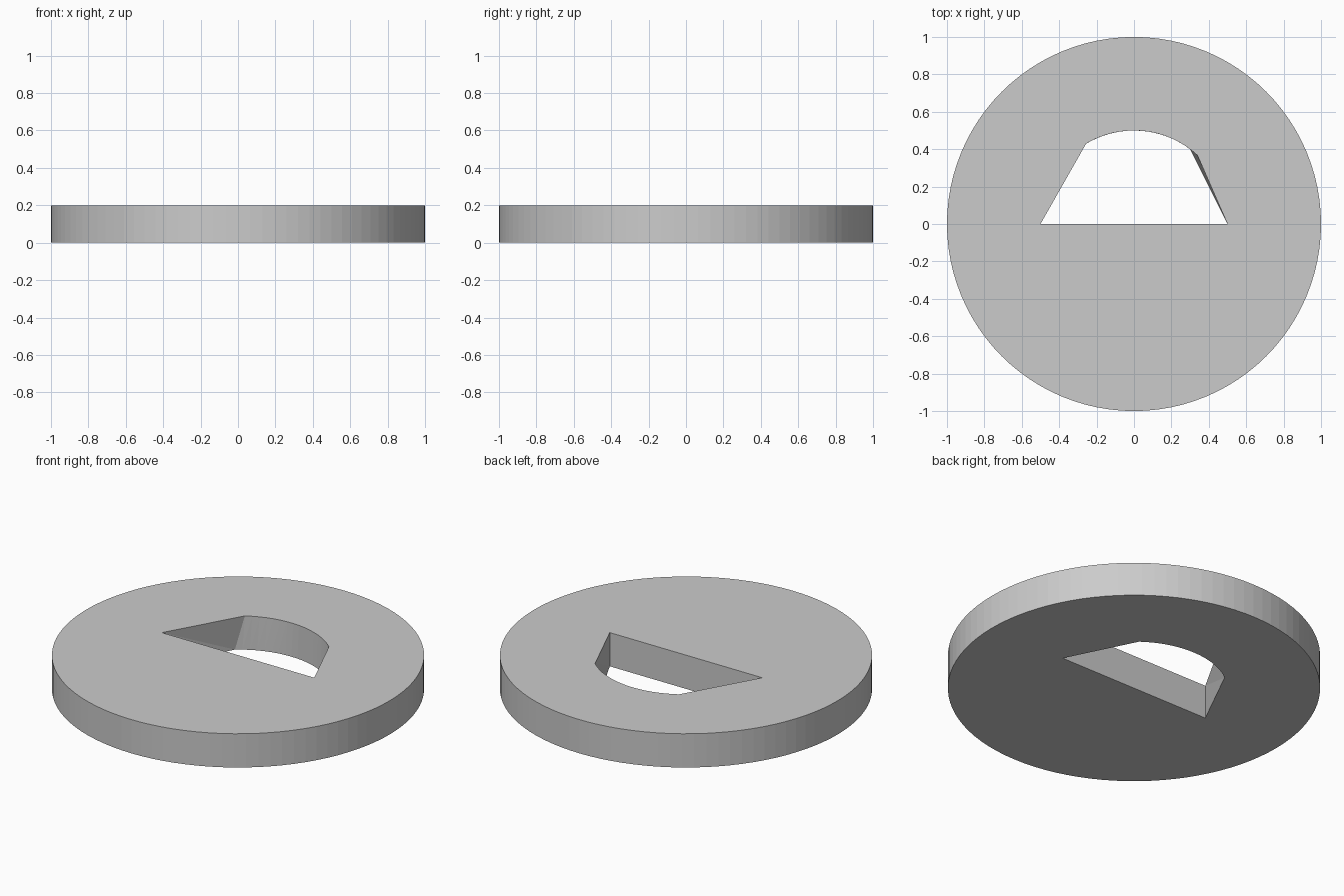
import bpy, bmesh
from math import sin, cos, radians

if "Cube" in bpy.data.objects:
    bpy.data.objects.remove(bpy.data.objects["Cube"])


def hole_profile(a0, a1, steps=16):
    # Straight base, two slanted sides and an arc between angles a0 and a1
    arc = [radians(a0 + (a1 - a0) * i / steps) for i in range(steps + 1)]
    return [(0.5, 0)] + [(0.5 * cos(a), 0.5 * sin(a)) for a in arc] + [(-0.5, 0)]


# Disc
bpy.ops.mesh.primitive_cylinder_add(vertices=96, radius=1, depth=0.2, location=(0, 0, 0.1))
disc = bpy.context.object
disc.name = "disc"

# Hole cutter: the arc corners shift slightly between bottom and top
low, high = hole_profile(53.1, 126.9), hole_profile(47.3, 120.8)
bm = bmesh.new()
rings = [[bm.verts.new((x, y, z)) for x, y in p]
         for p, z in ((low, -0.1), (low, 0), (high, 0.2), (high, 0.3))]
n = len(low)
for a, b in zip(rings, rings[1:]):
    for i in range(n):
        j = (i + 1) % n
        bm.faces.new((a[i], a[j], b[j], b[i]))
bm.faces.new(rings[0][::-1])
bm.faces.new(rings[-1])
bmesh.ops.triangulate(bm, faces=bm.faces[:])
bmesh.ops.recalc_face_normals(bm, faces=bm.faces[:])
mesh = bpy.data.meshes.new("hole_cutter")
bm.to_mesh(mesh)
bm.free()
cutter = bpy.data.objects.new("hole_cutter", mesh)
bpy.context.collection.objects.link(cutter)
cutter.hide_render = True

# Cut the hole, then drop the cutter
mod = disc.modifiers.new("hole", 'BOOLEAN')
mod.operation = 'DIFFERENCE'
mod.solver = 'EXACT'
mod.object = cutter
bpy.ops.object.modifier_apply(modifier=mod.name)
bpy.data.objects.remove(cutter)
